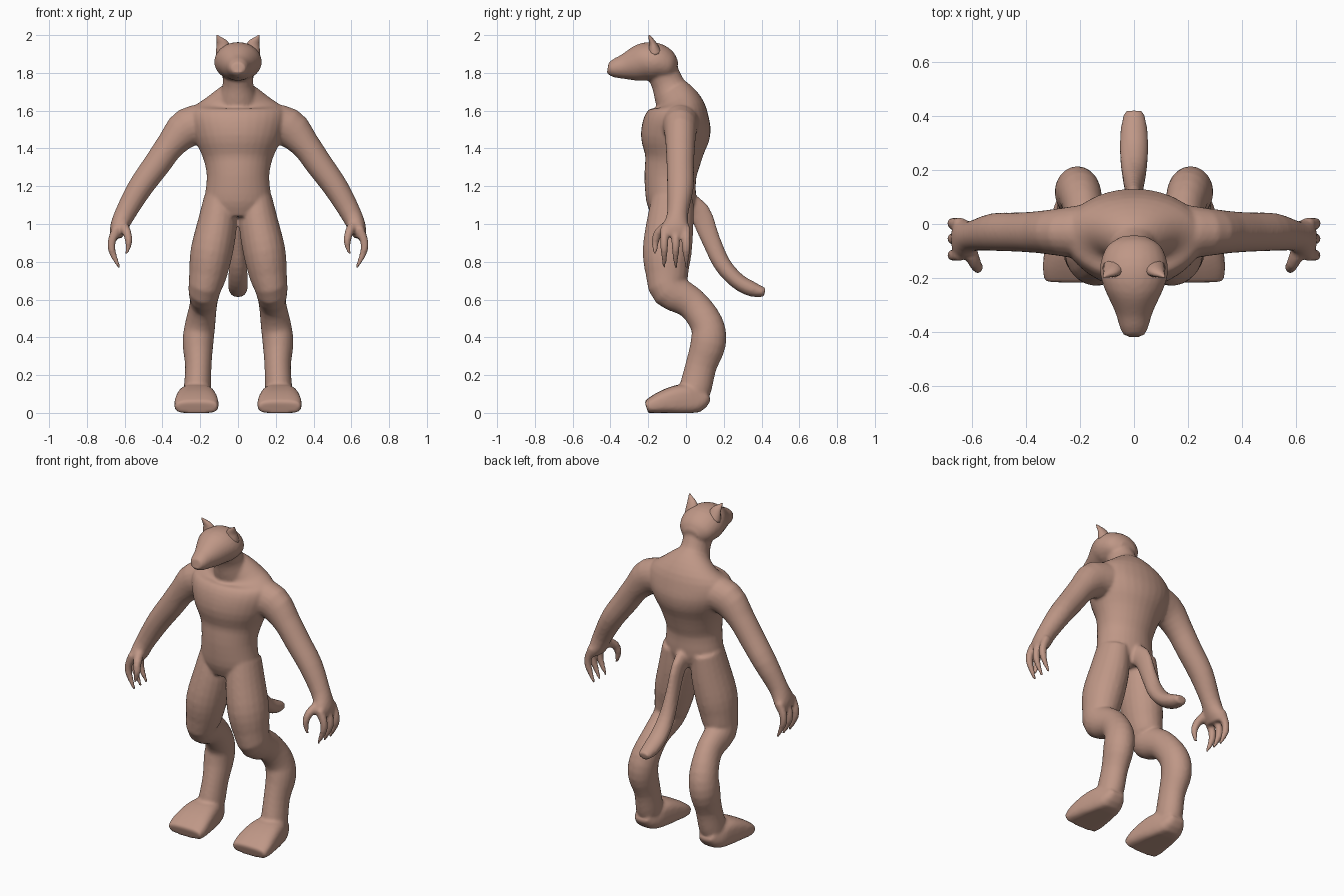
import bpy, bmesh, math
from mathutils import Vector

skin = bpy.data.materials.new("skin")
skin.diffuse_color = (0.52, 0.31, 0.24, 1)


def spline(p0, p1, p2, p3, t):
    return 0.5 * (2 * p1 + (p2 - p0) * t + (2 * p0 - 5 * p1 + 4 * p2 - p3) * t * t
                  + (3 * p1 - p0 - 3 * p2 + p3) * t ** 3)


def loft(bm, secs, ref, side=1, square=1.0, n=20, sub=3):
    """Skin elliptical sections (x, y, z, half size along ref, half size across)."""
    s = [Vector(q) for q in secs]
    pts = []
    for i in range(len(s) - 1):
        quad = s[max(i - 1, 0)], s[i], s[i + 1], s[min(i + 2, len(s) - 1)]
        pts += [spline(*quad, k / sub) for k in range(sub)]
    pts.append(s[-1])
    rings = []
    for i, p in enumerate(pts):
        t = (pts[min(i + 1, len(pts) - 1)] - pts[max(i - 1, 0)])
        t = Vector(t[:3]).normalized()
        u = Vector(ref)
        u = (u - t * u.dot(t)).normalized()
        v = t.cross(u)
        ring = []
        for k in range(n):
            a = 2 * math.pi * k / n
            c, d = (math.copysign(abs(f) ** square, f) for f in (math.cos(a), math.sin(a)))
            q = Vector(p[:3]) + u * c * p[3] + v * d * p[4]
            ring.append(bm.verts.new((q.x * side, q.y, max(q.z, 0))))
        rings.append(ring)
    for r0, r1 in zip(rings, rings[1:]):
        for k in range(n):
            j = (k + 1) % n
            bm.faces.new((r0[k], r0[j], r1[j], r1[k]))
    bm.faces.new(rings[0][::-1])
    bm.faces.new(rings[-1])


def finish(bm, name):
    bmesh.ops.recalc_face_normals(bm, faces=bm.faces)
    me = bpy.data.meshes.new(name)
    bm.to_mesh(me)
    bm.free()
    me.shade_smooth()
    me.materials.append(skin)
    ob = bpy.data.objects.new(name, me)
    bpy.context.collection.objects.link(ob)
    return ob


X, Y = (1, 0, 0), (0, 1, 0)
body = bmesh.new()

# torso
loft(body, [(0, -.08, 1.04, .14, .10), (0, -.08, 1.12, .175, .13), (0, -.083, 1.25, .165, .137),
            (0, -.068, 1.35, .185, .15), (0, -.06, 1.45, .23, .18), (0, -.045, 1.54, .26, .178),
            (0, -.035, 1.61, .25, .145), (0, -.045, 1.66, .17, .11), (0, -.075, 1.71, .095, .085)], X, n=32)
# neck
loft(body, [(0, -.03, 1.60, .13, .12), (0, -.07, 1.68, .10, .10), (0, -.10, 1.75, .08, .085),
            (0, -.135, 1.83, .09, .085)], X)
# head and muzzle
loft(body, [(0, -.05, 1.82, .05, .04), (0, -.085, 1.83, .10, .075), (0, -.15, 1.855, .125, .10),
            (0, -.21, 1.86, .12, .102), (0, -.27, 1.845, .095, .09), (0, -.33, 1.832, .068, .066),
            (0, -.385, 1.825, .052, .048), (0, -.414, 1.828, .036, .03)], X, n=24)
# tail
loft(body, [(0, -.02, 1.12, .05, .06), (0, .07, 1.06, .032, .06), (0, .13, .92, .035, .05),
            (0, .19, .79, .046, .046), (0, .27, .70, .053, .043), (0, .35, .655, .05, .04),
            (0, .417, .638, .036, .024)], X)

for side in (1, -1):
    # arm and palm
    loft(body, [(.14, -.03, 1.54, .11, .10), (.265, -.03, 1.51, .09, .105), (.355, -.03, 1.42, .078, .078),
                (.43, -.03, 1.315, .073, .072), (.52, -.03, 1.19, .07, .066), (.60, -.045, 1.05, .056, .055),
                (.633, -.055, .975, .075, .046), (.645, -.058, .93, .072, .03)], Y, side)
    # fingers
    for y in (-.115, -.055, .002):
        loft(body, [(.64, y, .98, .023, .025), (.668, y, .91, .022, .023),
                    (.665, y, .85, .019, .02), (.628, y, .768, .008, .008)], Y, side, n=10)
    # thumb
    loft(body, [(.615, -.08, 1.0, .03, .03), (.588, -.145, .955, .024, .025),
                (.578, -.163, .90, .019, .02), (.592, -.163, .838, .008, .008)], X, side, n=10)
    # leg
    loft(body, [(.095, -.07, 1.14, .085, .11), (.11, -.085, 1.0, .105, .125), (.14, -.10, .85, .112, .13),
                (.16, -.10, .73, .10, .112), (.178, -.085, .65, .085, .10), (.182, .03, .58, .072, .085),
                (.2, .11, .47, .08, .088), (.212, .118, .37, .082, .094), (.21, .08, .25, .07, .083),
                (.215, .05, .13, .072, .085), (.22, .03, .07, .07, .07)], X, side)
    # foot
    loft(body, [(.22, .10, .11, .05, .05), (.22, .05, .075, .08, .075), (.22, -.03, .07, .10, .08),
                (.22, -.10, .06, .112, .068), (.22, -.16, .045, .118, .052),
                (.22, -.21, .03, .112, .034)], X, side, square=.65)

body_ob = finish(body, "body")
remesh = body_ob.modifiers.new("fuse", 'REMESH')
remesh.mode = 'VOXEL'
remesh.voxel_size = 0.0095
remesh.use_smooth_shade = True
relax = body_ob.modifiers.new("soften", 'SMOOTH')
relax.factor = 0.5
relax.iterations = 5

# pointed ears
ears = bmesh.new()
for side in (1, -1):
    loft(ears, [(.072, -.165, 1.90, .045, .04), (.082, -.175, 1.95, .034, .022),
                (.10, -.187, 1.98, .016, .011), (.112, -.196, 2.0, .003, .003)], X, side, n=12)
finish(ears, "ears")
